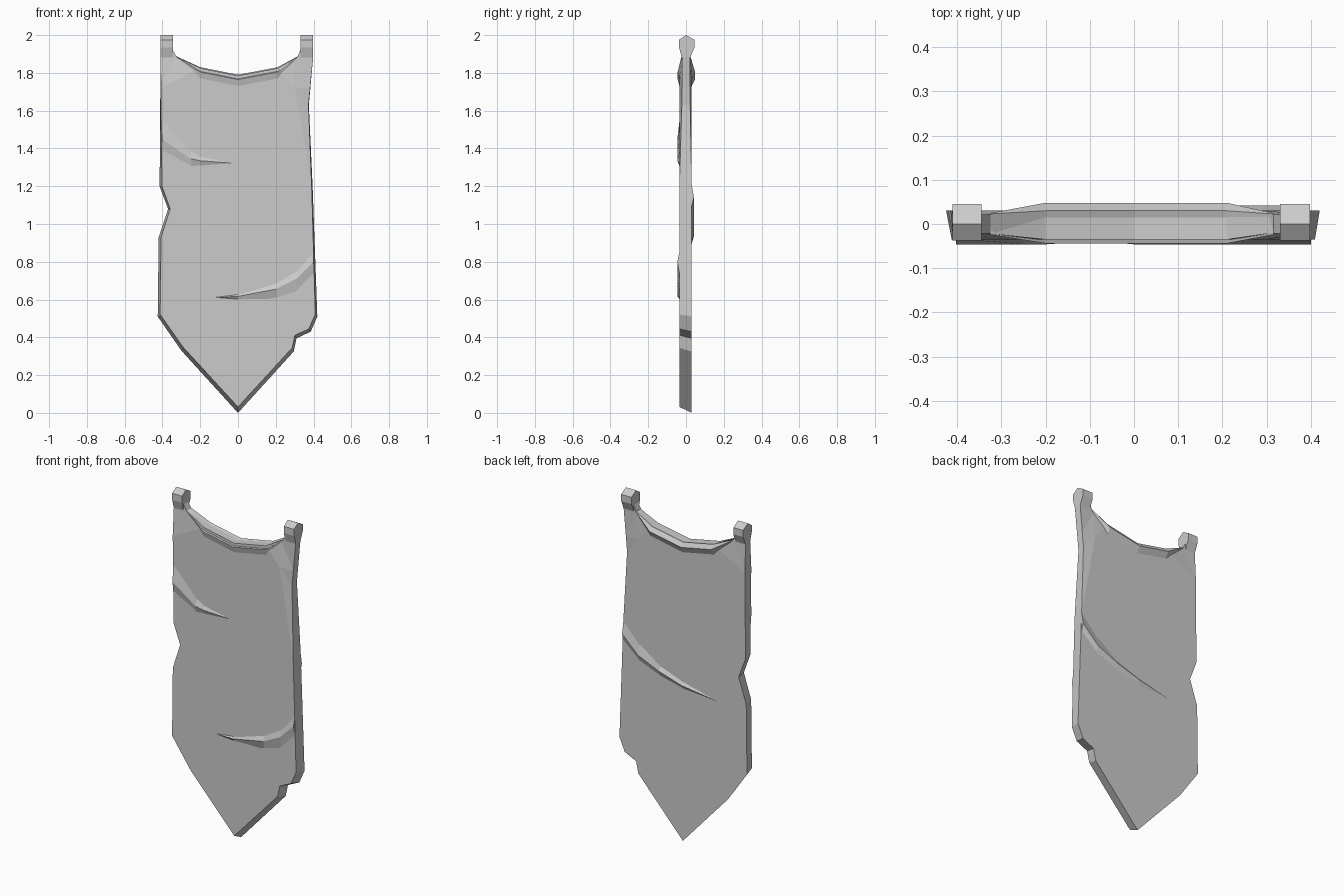
import bpy
import bmesh
from mathutils import Vector

if "Cube" in bpy.data.objects:
    bpy.data.objects.remove(bpy.data.objects["Cube"])

FRONT, BACK, PINCH = -0.035, 0.03, 0.022

cloth = bpy.data.materials.new("grey cloth")
cloth.use_nodes = True
GREY = (0.6, 0.6, 0.6, 1)
cloth.diffuse_color = GREY
cloth.node_tree.nodes["Principled BSDF"].inputs["Base Color"].default_value = GREY


def finish(name, bm):
    bmesh.ops.recalc_face_normals(bm, faces=bm.faces)
    mesh = bpy.data.meshes.new(name)
    bm.to_mesh(mesh)
    bm.free()
    mesh.materials.append(cloth)
    obj = bpy.data.objects.new(name, mesh)
    bpy.context.collection.objects.link(obj)
    return obj


def loft(name, sections):
    """Skin a row of closed sections and cap both ends."""
    bm = bmesh.new()
    rings = [[bm.verts.new(p) for p in s] for s in sections]
    n = len(rings[0])
    for a, b in zip(rings, rings[1:]):
        for i in range(n):
            j = (i + 1) % n
            bm.faces.new((a[i], a[j], b[j], b[i]))
    bm.faces.new(rings[0])
    bm.faces.new(rings[-1])
    bmesh.ops.remove_doubles(bm, verts=bm.verts, dist=0.0005)
    return finish(name, bm)


# Cloth slab: torn outline, wider at the back, pinched at the top corners
outline = [
    (-0.41, 1.885), (-0.415, 1.2), (-0.37, 1.08), (-0.42, 0.93), (-0.425, 0.51),
    (-0.3, 0.33), (0, 0), (0.295, 0.325), (0.31, 0.395), (0.385, 0.43),
    (0.42, 0.51), (0.395, 1.2), (0.375, 1.63), (0.398, 1.885), (0.33, 1.92),
    (0.315, 1.885), (0.21, 1.825), (0, 1.785), (-0.2, 1.825), (-0.325, 1.885),
    (-0.345, 1.92),
]


def front_point(x, z):
    inset = 0.03 if x < 0 else 0.035 * max(0, 1 - z / 1.9)
    if z > 1.7:
        inset = 0
    return (x * (1 - inset), FRONT, z + 0.032 * max(0, 1 - z / 0.8))


bm = bmesh.new()
front = [bm.verts.new(front_point(x, z)) for x, z in outline]
back = [bm.verts.new((x, BACK, z)) for x, z in outline]
bm.faces.new(front)
bm.faces.new(back)
for i in range(len(outline)):
    j = (i + 1) % len(outline)
    bm.faces.new((front[i], front[j], back[j], back[i]))
for co, normal in (((0.3, 0, 0), (1, 0, 0)), ((0, 0, 1.72), (0, 0, 1))):
    bmesh.ops.bisect_plane(bm, geom=bm.verts[:] + bm.edges[:] + bm.faces[:],
                           plane_co=Vector(co), plane_no=Vector(normal))
for v in bm.verts:
    corner = v.co.z > 1.87
    right_rim = v.co.x > 0.35 and v.co.z > 1.5
    if corner or right_rim:
        v.co.y = PINCH if v.co.y > 0 else -PINCH
bmesh.ops.triangulate(bm, faces=[f for f in bm.faces if len(f.verts) > 4])
finish("banner_cloth", bm)

# Rolled hem along the dipped neckline: x, top height, roll amount
hem = []
for x, z, s in ((-0.325, 1.887, 0.1), (-0.2, 1.83, 1), (0, 1.79, 1),
                (0.21, 1.83, 1), (0.315, 1.887, 0.1)):
    f = -PINCH + s * (PINCH + FRONT)
    b = PINCH + s * (BACK - PINCH)
    hem.append([(x, f + 0.001, z - 0.063 * s), (x, f - 0.009 * s, z - 0.025 * s),
                (x, b, z), (x, b + 0.018 * s, z - 0.025 * s),
                (x, b - 0.001, z - 0.063 * s)])
loft("neck_hem", hem)

# Hanging tabs with a peaked top
tab = [(0, 2), (0.045, 1.975), (0.045, 1.935), (PINCH, 1.882),
       (-PINCH, 1.882), (-0.037, 1.935), (-0.037, 1.975)]
for name, x0, x1 in (("right_tab", -0.41, -0.345), ("left_tab", 0.33, 0.398)):
    loft(name, [[(x, y, z) for y, z in tab] for x in (x0, x1)])


# Raised creases: stations of x, upper edge, ridge, lower edge
def crease(name, base, ridge, stations):
    sink = base - 0.002 if base > 0 else base + 0.002
    rows = []
    for x, top, mid, low in stations:
        peak = ridge if top - low > 0.01 else sink
        rows.append([(x, sink, top), (x, peak, mid), (x, sink, low)])
    loft(name, rows)


crease("upper_front_crease", FRONT, -0.046, [
    (-0.403, 1.56, 1.45, 1.38), (-0.25, 1.39, 1.345, 1.3), (-0.2, 1.36, 1.335, 1.305),
    (0, 1.321, 1.32, 1.319)])
crease("lower_front_crease", FRONT, -0.046, [
    (-0.14, 0.611, 0.61, 0.609), (0, 0.628, 0.617, 0.6), (0.2, 0.69, 0.655, 0.602),
    (0.31, 0.755, 0.71, 0.635), (0.4, 0.86, 0.8, 0.73)])
crease("back_crease", BACK, 0.042, [
    (0.394, 1.22, 1.14, 1.09), (0.29, 1.11, 1.04, 1.0), (0.15, 1.01, 0.98, 0.945),
    (0, 0.955, 0.935, 0.91), (-0.27, 0.891, 0.89, 0.889)])
